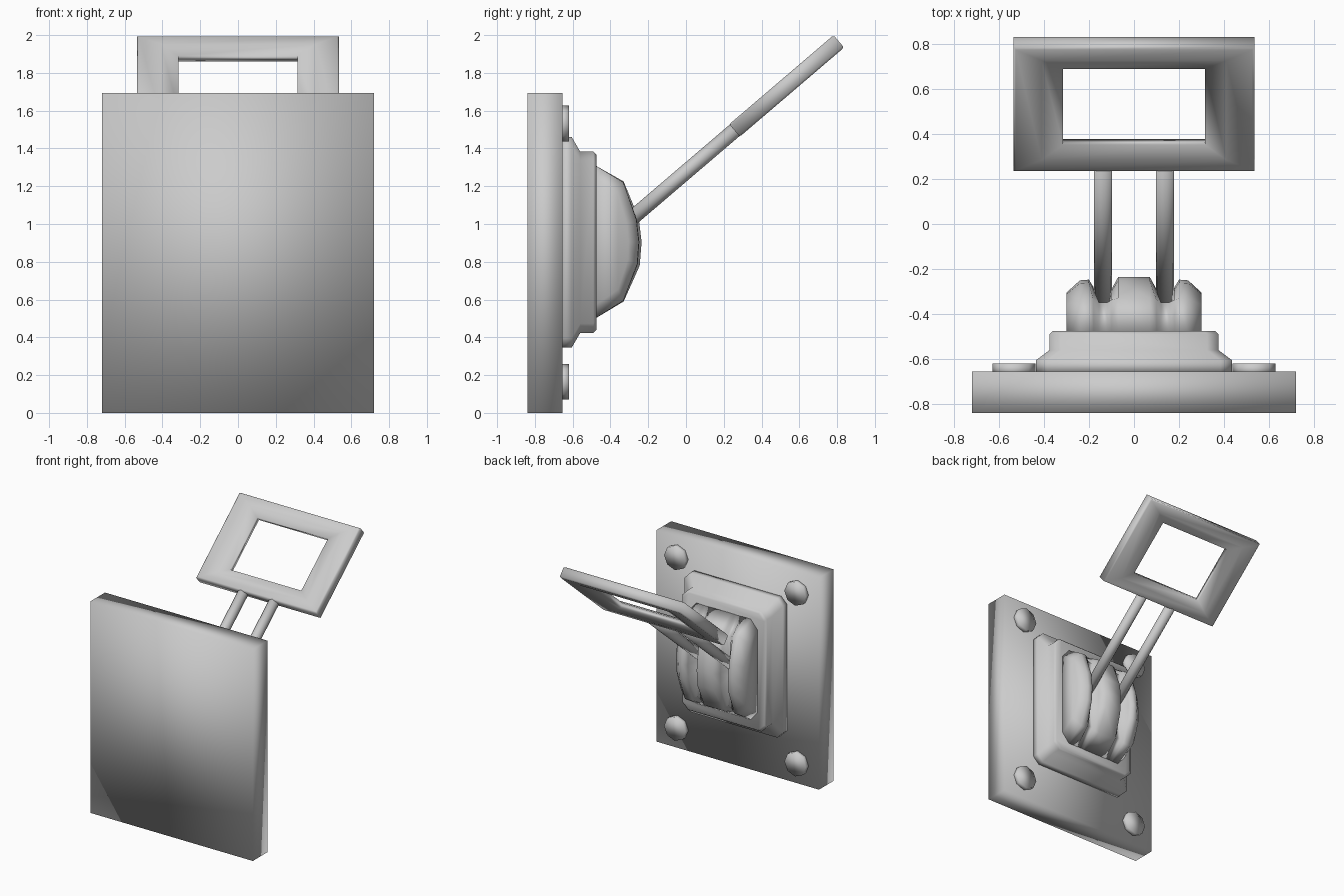
import bpy
import math
from mathutils import Vector, Matrix

cube = bpy.data.objects.get("Cube")
if cube:
    bpy.data.objects.remove(cube, do_unlink=True)

steel = bpy.data.materials.new("plain_grey")
steel.use_nodes = True
GREY = (0.6, 0.6, 0.6, 1)
steel.diffuse_color = GREY
steel.node_tree.nodes["Principled BSDF"].inputs["Base Color"].default_value = GREY


def add_mesh(name, verts, faces, matrix=None):
    mesh = bpy.data.meshes.new(name)
    mesh.from_pydata(verts, [], faces)
    if matrix:
        mesh.transform(matrix)
    obj = bpy.data.objects.new(name, mesh)
    bpy.context.collection.objects.link(obj)
    mesh.materials.append(steel)
    # consistent outward normals, smooth throughout
    import bmesh
    bm = bmesh.new()
    bm.from_mesh(mesh)
    bmesh.ops.recalc_face_normals(bm, faces=bm.faces)
    bm.to_mesh(mesh)
    bm.free()
    for p in mesh.polygons:
        p.use_smooth = True
    return obj


def loft(name, rings, matrix=None, closed=False):
    """Skin a list of equal rings; cap both ends, or join them if closed."""
    n, m = len(rings[0]), len(rings)
    verts = [v for r in rings for v in r]
    faces = [(i * n + j, i * n + (j + 1) % n,
              (i + 1) % m * n + (j + 1) % n, (i + 1) % m * n + j)
             for i in range(m if closed else m - 1) for j in range(n)]
    if not closed:
        faces += [tuple(range(n)), tuple(range((m - 1) * n, m * n))]
    return add_mesh(name, verts, faces, matrix)


def rect_ring(hx, hz, y, zc, cut=0):
    """Rectangle facing y, with its corners cut off when cut is given."""
    ring = []
    for sx, sz in ((1, 1), (-1, 1), (-1, -1), (1, -1)):
        a = (sx * (hx - cut), y, zc + sz * hz)
        b = (sx * hx, y, zc + sz * (hz - cut))
        ring += ([b, a] if sx * sz > 0 else [a, b]) if cut else [a]
    return ring


def rod(name, start, end, radius, sides):
    start, end = Vector(start), Vector(end)
    turn = (end - start).to_track_quat('Z', 'Y')
    circle = [turn @ Vector((radius * math.cos(math.tau * k / sides),
                             radius * math.sin(math.tau * k / sides), 0))
              for k in range(sides)]
    return loft(name, [[p + c for c in circle] for p in (start, end)])


# Mounting plate
loft("mounting_plate", [rect_ring(0.72, 0.847, y, 0.847) for y in (-0.84, -0.655)])

# Four screw heads
for side, sx in (("left", 1), ("right", -1)):
    for level, z in (("upper", 1.532), ("lower", 0.165)):
        x = sx * 0.533
        rod(f"screw_{level}_{side}", (x, -0.67, z), (x, -0.619, z), 0.095, 8)

# Stepped housing
STEPS = ((0.435, 0.557, -0.66), (0.435, 0.557, -0.605), (0.375, 0.48, -0.56),
         (0.375, 0.48, -0.49), (0.36, 0.465, -0.475))
loft("housing", [rect_ring(hx, hz, y, 0.903, 0.05) for hx, hz, y in STEPS])

# Ribbed dome: one side profile carried across x, sunk at the two slots
PROFILE = ((-0.48, 0.5, 0), (-0.33, 0.59, 0.3), (-0.245, 0.78, 1), (-0.235, 0.905, 1),
           (-0.25, 1.03, 1), (-0.33, 1.225, 0.3), (-0.48, 1.31, 0))
HALF = ((0.07, 0), (0.1, 0.055), (0.12, 0.15), (0.155, 0.15),
        (0.18, 0.045), (0.2, 0.012), (0.24, 0.015))
CENTRE = Vector((-0.48, 0.905))


def dome_ring(x, depth, trim=False):
    ring = []
    for y, z, weight in PROFILE:
        p = Vector((y, z))
        inward = (CENTRE - p).normalized()
        p += inward * depth * (1 if trim else weight)
        ring.append((x, min(max(p.x, -0.48), -0.2), p.y))
    return ring


half = [dome_ring(x, d) for x, d in HALF] + [dome_ring(0.3, 0.07, True)]
mirrored = [[(-x, y, z) for x, y, z in r] for r in reversed(half)]
loft("ribbed_dome", mirrored + half)

# Lever rods and grip frame share one tilted axis
ANGLE = math.radians(40.5)
GRIP = Vector((0, 0.533, 1.731))
axis = Vector((0, math.cos(ANGLE), math.sin(ANGLE)))
for side, sx in (("left", 1), ("right", -1)):
    shift = Vector((sx * 0.137, 0, 0))
    rod(f"lever_rod_{side}", GRIP + shift - axis * 1.22, GRIP + shift - axis * 0.3, 0.04, 12)

# Grip frame: section from outer edge to thin inner edge, run round a rectangle
SECTION = ((0.535, 0.363, 0.034), (0.525, 0.353, 0.043), (0.41, 0.29, 0.043),
           (0.315, 0.222, 0.02))
section = [(a, b, n) for a, b, n in SECTION] + [(a, b, -n) for a, b, n in reversed(SECTION)]
corners = [[(sx * a, sy * b, n) for a, b, n in section]
           for sx, sy in ((1, 1), (-1, 1), (-1, -1), (1, -1))]
loft("grip_frame", corners, Matrix.Translation(GRIP) @ Matrix.Rotation(ANGLE, 4, 'X'), closed=True)
